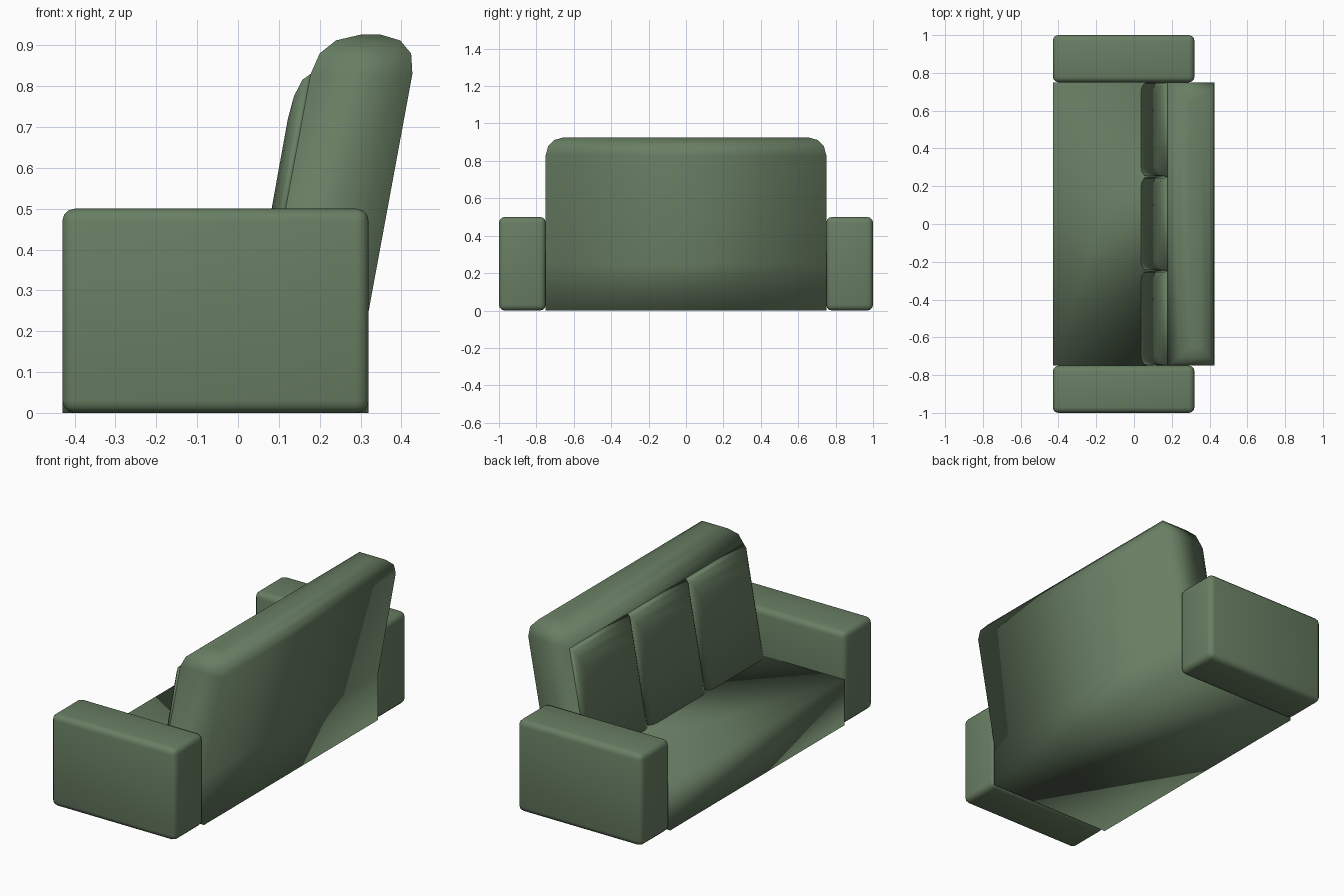
import bpy, bmesh, math

if "Cube" in bpy.data.objects:
    bpy.data.objects.remove(bpy.data.objects["Cube"])

green = bpy.data.materials.new("green fabric")
green.diffuse_color = (0.14, 0.21, 0.125, 1)
green.use_nodes = True
green.node_tree.nodes["Principled BSDF"].inputs["Base Color"].default_value = green.diffuse_color


def finish(bm, name):
    bmesh.ops.recalc_face_normals(bm, faces=bm.faces)
    me = bpy.data.meshes.new(name)
    bm.to_mesh(me)
    bm.free()
    for p in me.polygons:
        p.use_smooth = True
    me.materials.append(green)
    ob = bpy.data.objects.new(name, me)
    bpy.context.collection.objects.link(ob)
    return ob


def bridge(bm, a, b):
    n = len(a)
    for i in range(n):
        j = (i + 1) % n
        bm.faces.new((a[i], a[j], b[j], b[i]))


# Seat base and leaning back, one continuous soft shell
bm = bmesh.new()


def ring(x0, x1, y, z):
    return [bm.verts.new(p) for p in
            ((x0, -y, z), (x1, -y, z), (x1, y, z), (x0, y, z))]


floor = ring(-0.43, 0.32, 0.75, 0.0)
front = [bm.verts.new((-0.43, s * 0.75, 0.25)) for s in (-1, 1)]
back = ring(0.07, 0.32, 0.75, 0.25)
bm.faces.new(floor)
bm.faces.new((floor[0], floor[1], back[1], back[0], front[0]))
bm.faces.new((floor[3], floor[2], back[2], back[3], front[1]))
bm.faces.new((floor[1], floor[2], back[2], back[1]))
bm.faces.new((floor[0], floor[3], front[1], front[0]))
bm.faces.new((front[0], front[1], back[3], back[0]))
for x0, x1, y, z in ((0.178, 0.427, 0.75, 0.83), (0.20, 0.424, 0.737, 0.88),
                     (0.24, 0.397, 0.705, 0.912), (0.30, 0.35, 0.65, 0.926)):
    nxt = ring(x0, x1, y, z)
    bridge(bm, back, nxt)
    back = nxt
bm.faces.new(back)
finish(bm, "seat_and_back")

# Three back cushions, rounded at the sides and top, leaning with the back
for i in range(3):
    bm = bmesh.new()
    yc = (i - 1) * 0.5
    last = None
    for k in range(4):
        a = math.radians(30 * k)
        depth, inset = 0.036 * math.sin(a), 1 - math.cos(a)
        w, top = 0.25 - 0.05 * inset, 0.83 - 0.11 * inset
        cur = [bm.verts.new((0.178 + 0.181 * (z - 0.83) - depth, yc + s * w, z))
               for s, z in ((-1, 0.24), (1, 0.24), (1, top), (-1, top))]
        if last:
            bridge(bm, last, cur)
        else:
            bm.faces.new(cur)
        last = cur
    bm.faces.new(last)
    finish(bm, "back_cushion_%d" % (i + 1))

# Two block arms with rounded edges
for side, name in ((-1, "right_arm"), (1, "left_arm")):
    bm = bmesh.new()
    bmesh.ops.create_cube(bm, size=1)
    for v in bm.verts:
        v.co = (-0.055 + v.co.x * 0.75, side * 0.875 + v.co.y * 0.25,
                0.25 + v.co.z * 0.5)
    bmesh.ops.bevel(bm, geom=bm.edges[:], offset=0.03, segments=3,
                    profile=0.5, affect='EDGES')
    finish(bm, name)
